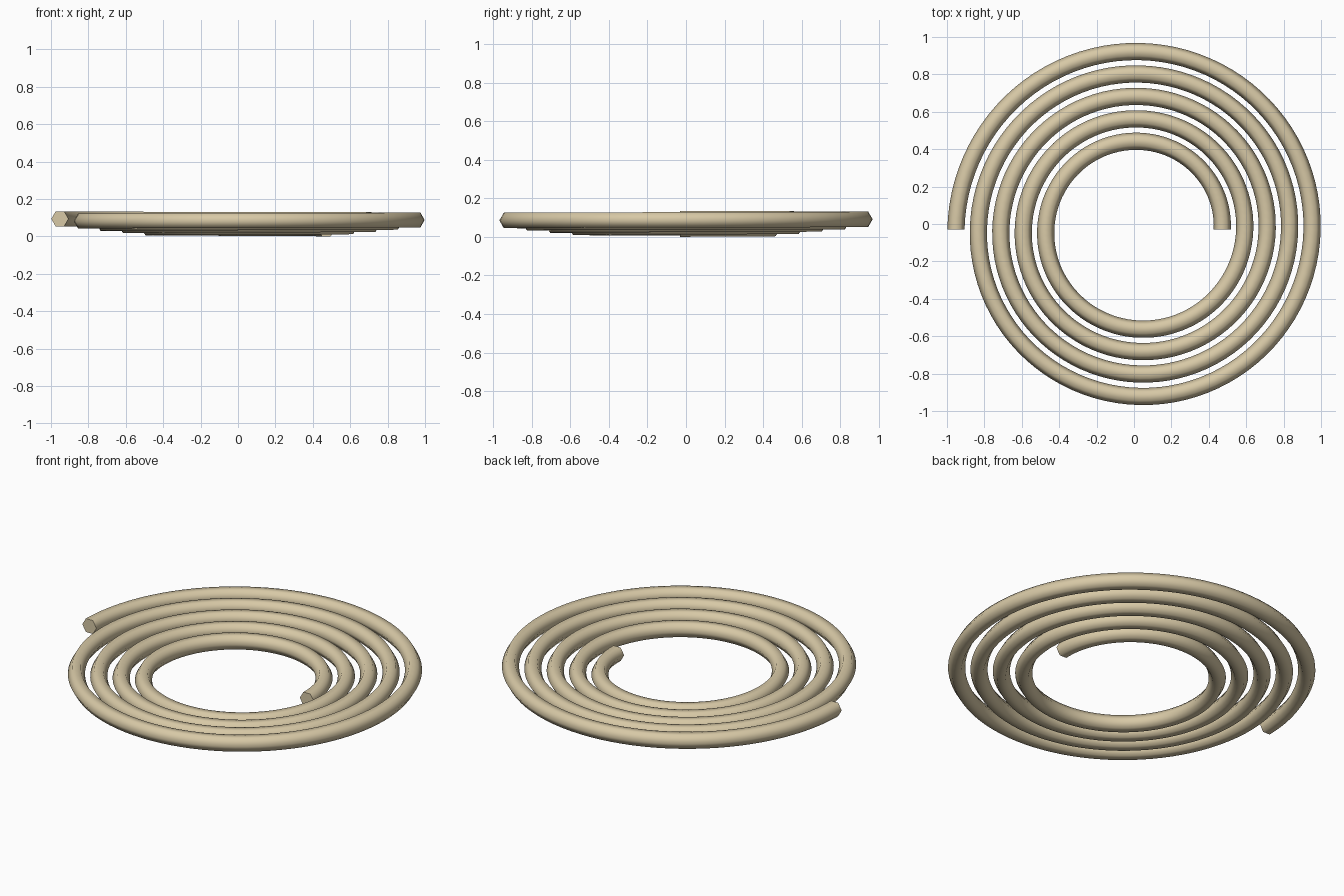
import bpy, bmesh, math

if "Cube" in bpy.data.objects:
    bpy.data.objects.remove(bpy.data.objects["Cube"])

TURNS, STEPS, SIDES = 4.5, 96, 6
R_IN, PITCH = 0.442, 0.12        # first radius, growth per turn
TUBE = 0.046                     # hexagonal tube radius
RISE = 0.012                     # climb per turn
CX, CY, CZ = 0.03, -0.03, 0.04   # spiral centre and start height

tan = bpy.data.materials.new("pale tan")
tan.diffuse_color = (0.68, 0.58, 0.38, 1)
tan.use_nodes = True
tan.node_tree.nodes["Principled BSDF"].inputs["Base Color"].default_value = tan.diffuse_color

# Coil: hexagon section swept along a slowly rising flat spiral
bm = bmesh.new()
rings = []
count = int(TURNS * STEPS)
for i in range(count + 1):
    t = i / STEPS
    a = 2 * math.pi * t
    ring = []
    for k in range(SIDES):
        b = 2 * math.pi * k / SIDES
        r = R_IN + PITCH * t + TUBE * math.cos(b)
        ring.append(bm.verts.new((CX + r * math.cos(a), CY + r * math.sin(a),
                                  CZ + RISE * t + TUBE * math.sin(b))))
    rings.append(ring)
for p, q in zip(rings, rings[1:]):
    for k in range(SIDES):
        n = (k + 1) % SIDES
        bm.faces.new((p[k], p[n], q[n], q[k]))

# Flat end caps
bm.faces.new(rings[0])
bm.faces.new(rings[-1])
bmesh.ops.recalc_face_normals(bm, faces=bm.faces)

mesh = bpy.data.meshes.new("spiral_coil")
bm.to_mesh(mesh)
bm.free()
mesh.materials.append(tan)
coil = bpy.data.objects.new("spiral_coil", mesh)
bpy.context.collection.objects.link(coil)

# Smooth around the tube, sharp at the caps
bpy.context.view_layer.objects.active = coil
coil.select_set(True)
bpy.ops.object.shade_smooth_by_angle(angle=math.radians(70))
